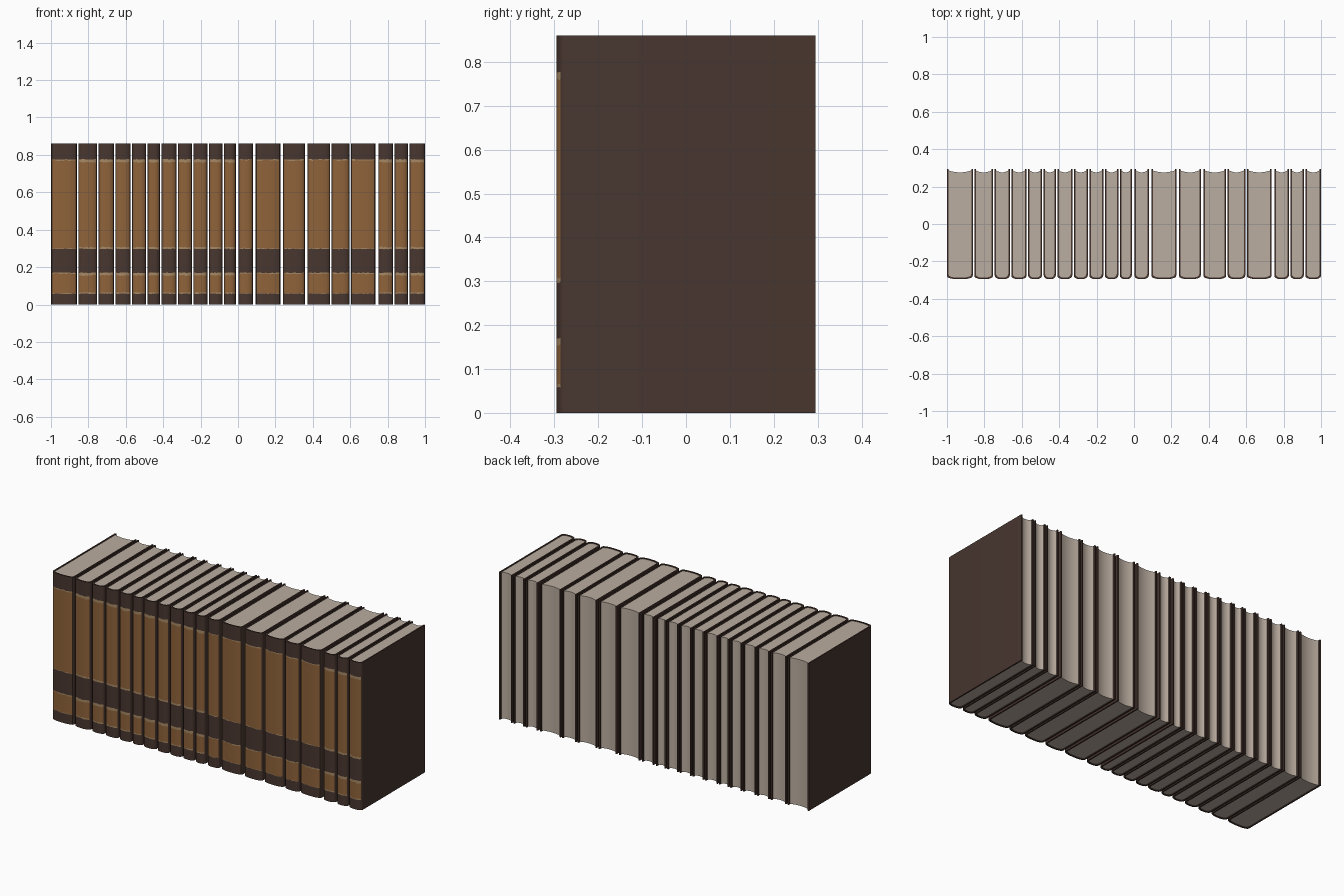
import bpy
import bmesh
import random

random.seed(4)
if "Cube" in bpy.data.objects:
    bpy.data.objects.remove(bpy.data.objects["Cube"])


def srgb(c):
    return c / 12.92 if c < 0.04045 else ((c + 0.055) / 1.055) ** 2.4


def material(name, r, g, b):
    col = [srgb(v / 255) for v in (r, g, b)] + [1]
    m = bpy.data.materials.new(name)
    m.use_nodes = True
    m.diffuse_color = col
    bsdf = next(n for n in m.node_tree.nodes if n.type == 'BSDF_PRINCIPLED')
    bsdf.inputs["Base Color"].default_value = col
    bsdf.inputs["Roughness"].default_value = 0.8
    return m


LEATHER = material("dark_leather", 72, 54, 47)
GOLD = material("gold_brown", 143, 99, 58)
TRIM = material("pale_trim", 166, 136, 100)
PAPER = material("paper", 187, 173, 160)

HEIGHT, BACK, FRONT, THICK = 0.86, 0.295, -0.295, 0.008
# Heights of the painted spine bands, and the material slot between them
ROWS = [0, 0.058, 0.066, 0.153, 0.17, 0.297, 0.309, 0.758, 0.776, HEIGHT]
SLOTS = [0, 2, 1, 2, 0, 2, 1, 2, 0]
# Gold-side edge of each trim line, and the outer edge it can wear towards
WEAR = {2: 1, 3: 4, 6: 5, 7: 8}


def make_object(name, bm, mats):
    bmesh.ops.recalc_face_normals(bm, faces=bm.faces)
    mesh = bpy.data.meshes.new(name)
    bm.to_mesh(mesh)
    bm.free()
    for m in mats:
        mesh.materials.append(m)
    ob = bpy.data.objects.new(name, mesh)
    bpy.context.collection.objects.link(ob)
    return ob


def profile(h):
    """U-shaped outline of the cover, from left back edge round to right back edge."""
    arc = []
    for i in range(11):
        u = i / 5 - 1
        arc.append((u * (h - 0.005), FRONT + 0.009 * abs(u) ** 3))
    side = [(-h, BACK), (-h, -0.274), (-h + 0.0015, -0.281)]
    return side + arc + [(-x, y) for x, y in reversed(side)]


def inner_profile(h):
    pts = [(x * (h - THICK) / h, y + THICK) for x, y in profile(h)]
    pts[0], pts[-1] = (-(h - THICK), BACK), (h - THICK, BACK)
    return pts


def make_cover(name, cx, h, worn):
    bm = bmesh.new()
    outer, inner = profile(h), inner_profile(h)
    n = len(outer)
    spine = range(3, n - 3)
    grid = []
    for i, (x, y) in enumerate(outer):
        zs = list(ROWS)
        if i in spine:
            for k in range(1, len(ROWS) - 1):
                zs[k] += random.uniform(-0.002, 0.002)
            for k, edge in WEAR.items():
                amount = random.uniform(0.5, 0.9) if worn else random.uniform(0, 0.3)
                zs[k] += (zs[edge] - zs[k]) * amount
        grid.append([bm.verts.new((cx + x, y, z)) for z in zs])
    lining = [[bm.verts.new((cx + x, y, z)) for z in (0, HEIGHT)] for x, y in inner]
    for i in range(n - 1):
        a, b, c, d = grid[i], grid[i + 1], lining[i], lining[i + 1]
        for k, slot in enumerate(SLOTS):
            f = bm.faces.new((a[k], b[k], b[k + 1], a[k + 1]))
            # Only the rounded spine is painted
            f.material_index = slot if i in spine and i + 1 in spine else 0
        bm.faces.new((c[0], c[1], d[1], d[0]))
        bm.faces.new((a[0], c[0], d[0], b[0]))
        bm.faces.new((a[-1], b[-1], d[1], c[1]))
    for i in (0, n - 1):
        bm.faces.new(grid[i] + [lining[i][1], lining[i][0]])
    return make_object(name, bm, (LEATHER, GOLD, TRIM))


def make_pages(name, cx, h):
    """Page block with a hollowed fore-edge, set slightly inside the cover."""
    bm = bmesh.new()
    w = h - THICK
    pts = inner_profile(h)[1:-1]
    for i in range(9):
        u = 1 - i / 4
        pts.append((u * w, 0.276 + 0.01 * u * u))
    bottom = [bm.verts.new((cx + x, y, 0.004)) for x, y in pts]
    face = bm.faces.new(bottom)
    top = bmesh.ops.extrude_face_region(bm, geom=[face])["geom"]
    bmesh.ops.translate(bm, vec=(0, 0, HEIGHT - 0.008),
                        verts=[g for g in top if isinstance(g, bmesh.types.BMVert)])
    return make_object(name, bm, (PAPER,))


# Row of books: the joints between neighbours, some standing further apart
JOINTS = [-1, -0.858, -0.749, -0.66, -0.57, -0.487, -0.414, -0.326, -0.243, -0.16,
          -0.08, -0.005, 0.086, 0.233, 0.364, 0.497, 0.599, 0.743, 0.832, 0.912, 1]
WIDE = {11, 12, 13, 14, 17}
WORN = {0, 11, 12, 13, 14, 15, 16}


def gap(j):
    if j in (0, len(JOINTS) - 1):
        return 0
    return 0.007 if j in WIDE else 0.004


made = []
for j in range(len(JOINTS) - 1):
    left, right = JOINTS[j] + gap(j), JOINTS[j + 1] - gap(j + 1)
    cx, h = (left + right) / 2, (right - left) / 2
    made.append(make_cover(f"book_cover_{j + 1}", cx, h, j in WORN))
    made.append(make_pages(f"book_pages_{j + 1}", cx, h))

# Smooth the rounded spines, keep the board edges crisp
bpy.ops.object.select_all(action='DESELECT')
for ob in made:
    ob.select_set(True)
bpy.context.view_layer.objects.active = made[0]
bpy.ops.object.shade_smooth_by_angle(angle=0.6)
